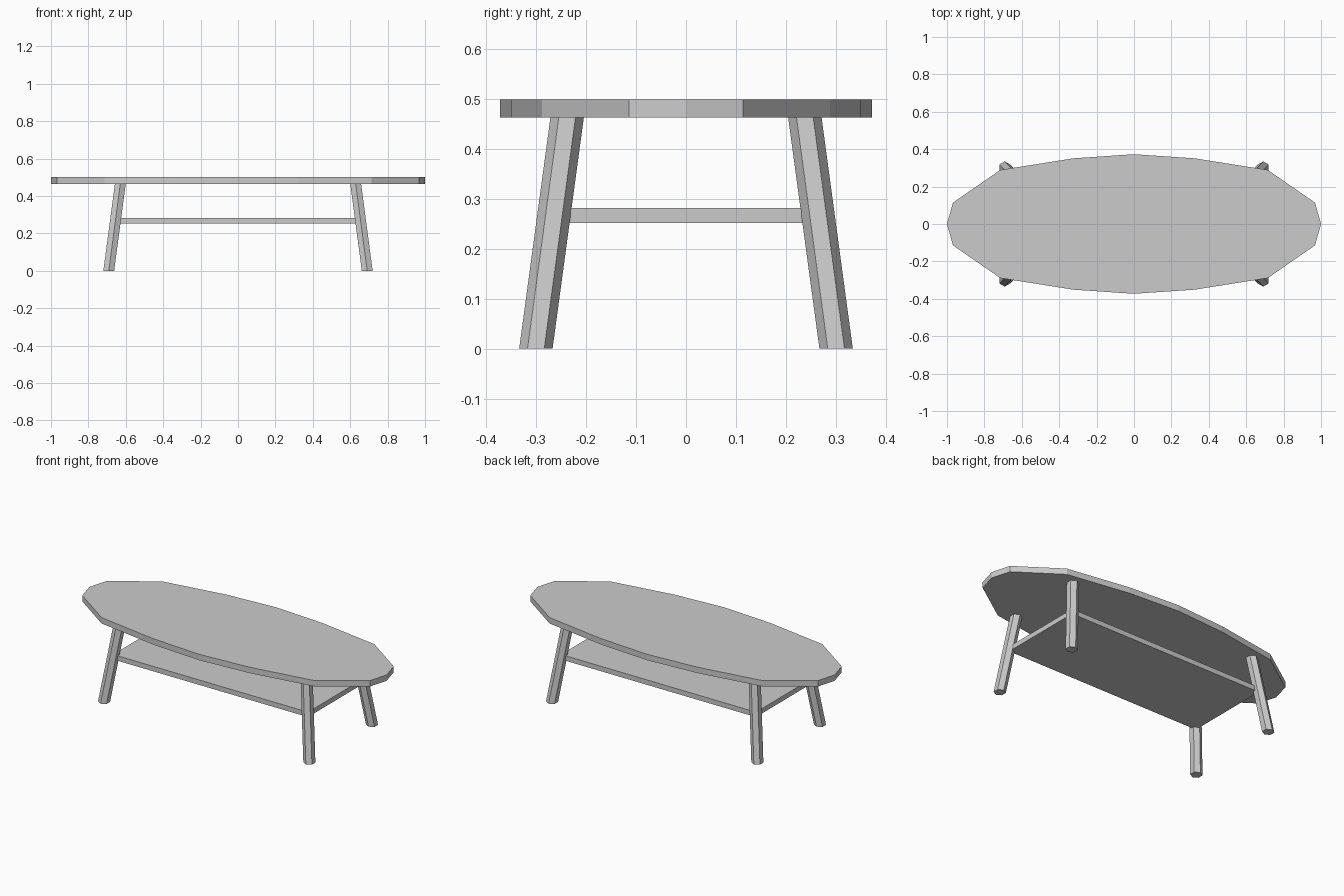
import bpy, bmesh, math

cube = bpy.data.objects.get("Cube")
if cube:
    bpy.data.objects.remove(cube, do_unlink=True)

# One plain grey for the whole table
grey = bpy.data.materials.new("plain_grey")
grey.use_nodes = True
COLOUR = (0.6, 0.6, 0.6, 1)
grey.diffuse_color = COLOUR
grey.node_tree.nodes["Principled BSDF"].inputs["Base Color"].default_value = COLOUR


def prism(name, lower, upper, z0, z1):
    """Solid between two matching outlines (counter-clockwise) at two heights."""
    bm = bmesh.new()
    a = [bm.verts.new((x, y, z0)) for x, y in lower]
    b = [bm.verts.new((x, y, z1)) for x, y in upper]
    bm.faces.new(a[::-1])
    bm.faces.new(b)
    n = len(a)
    for i in range(n):
        j = (i + 1) % n
        bm.faces.new((a[i], a[j], b[j], b[i]))
    mesh = bpy.data.meshes.new(name)
    bm.to_mesh(mesh)
    bm.free()
    mesh.materials.append(grey)
    obj = bpy.data.objects.new(name, mesh)
    bpy.context.collection.objects.link(obj)
    return obj


# Faceted oval top, mirrored from one quarter of its outline
quarter = [(1, 0), (0.968, 0.114), (0.715, 0.289), (0.325, 0.351), (0, 0.373)]
half = quarter + [(-x, y) for x, y in quarter[-2::-1]]
outline = half + [(-x, -y) for x, y in half[1:-1]]
prism("table_top", outline, outline, 0.464, 0.5)

# Lower shelf spanning the legs
shelf = [(-0.656, -0.264), (0.656, -0.264), (0.656, 0.264), (-0.656, 0.264)]
prism("shelf", shelf, shelf, 0.252, 0.282)


# Splayed six-sided legs
def hexagon(cx, cy, r=0.0335):
    angles = [math.radians(90 + 60 * i) for i in range(6)]
    return [(cx + r * math.cos(t), cy + r * math.sin(t)) for t in angles]


for sx, side in ((1, "left"), (-1, "right")):
    for sy, end in ((-1, "front"), (1, "back")):
        prism(f"{end}_{side}_leg", hexagon(sx * 0.691, sy * 0.301),
              hexagon(sx * 0.629, sy * 0.238), 0, 0.466)
